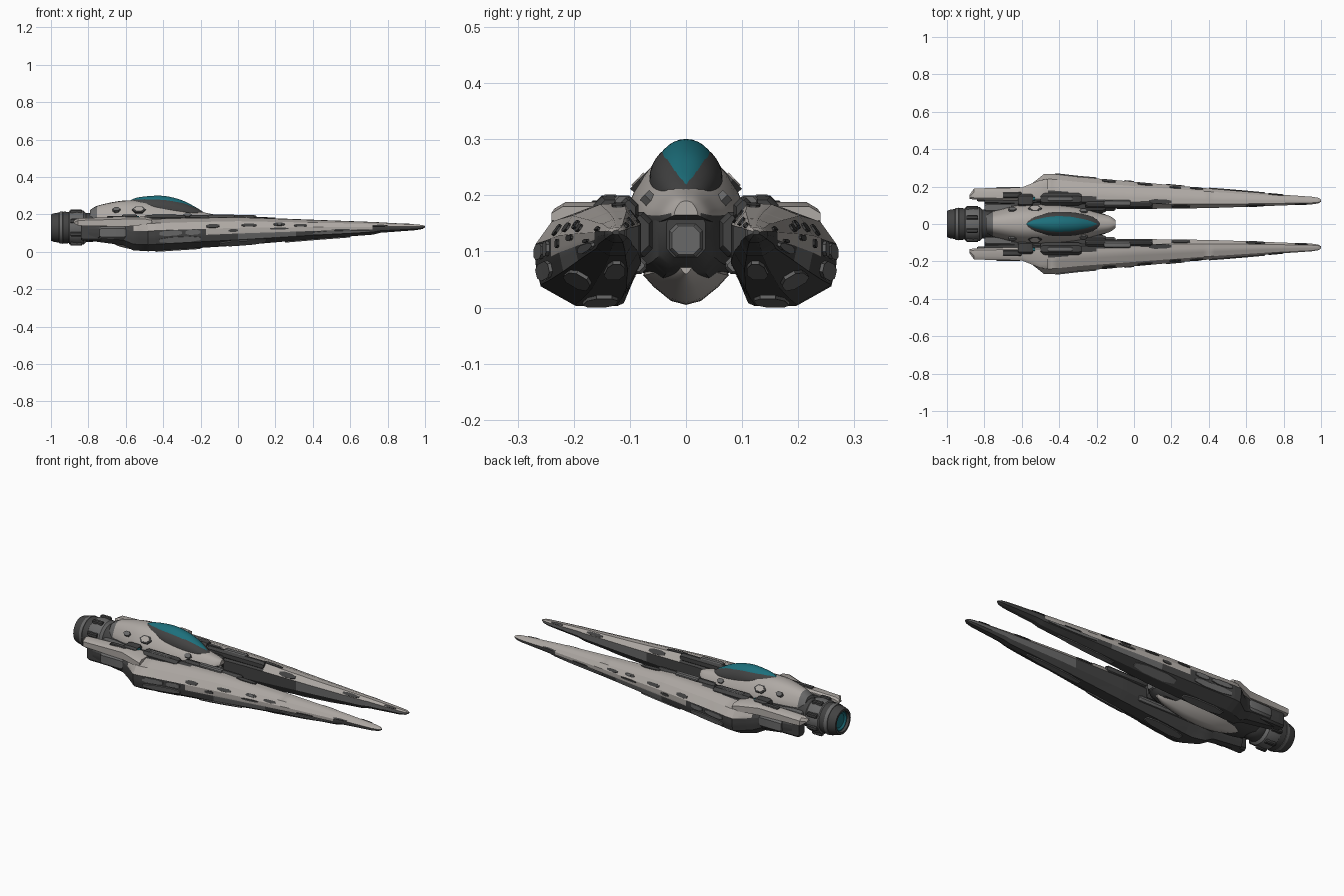
import bpy, math
from mathutils import Vector

if "Cube" in bpy.data.objects:
    bpy.data.objects.remove(bpy.data.objects["Cube"])

def mat(name, r, g, b):
    m = bpy.data.materials.new(name)
    m.diffuse_color = (r, g, b, 1)
    m.use_nodes = True
    m.node_tree.nodes["Principled BSDF"].inputs["Base Color"].default_value = m.diffuse_color
    return m
LIGHT, MID, DARK, TEAL = 0, 1, 2, 3
MATS = [mat("pale_plating", .43, .40, .375), mat("mid_grey", .14, .14, .14),
        mat("dark_grey", .055, .055, .055), mat("teal_glass", .012, .16, .20)]

def make(name, verts, faces, cols, mirror=False, angle=32):
    me = bpy.data.meshes.new(name)
    me.from_pydata([tuple(v) for v in verts], [], faces)
    for m in MATS:
        me.materials.append(m)
    for p, c in zip(me.polygons, cols):
        p.material_index = c
        p.use_smooth = True
    me.set_sharp_from_angle(angle=math.radians(angle))
    ob = bpy.data.objects.new(name, me)
    bpy.context.collection.objects.link(ob)
    if mirror:
        mod = ob.modifiers.new("mirror", 'MIRROR')
        mod.use_axis = (False, True, False)
        mod.use_clip = False
        mod.use_mirror_merge = False
    return ob

def loft(name, rings, col, mirror=False, angle=32):
    """Skin equal-sized rings of points along x; col is an index or rule(centre, k)."""
    n = len(rings[0])
    verts = [Vector(p) for r in rings for p in r]
    faces, cols = [], []
    rule = col if callable(col) else (lambda c, k: col)
    for i in range(len(rings) - 1):
        for k in range(n):
            f = (i*n + k, i*n + (k+1) % n, (i+1)*n + (k+1) % n, (i+1)*n + k)
            faces.append(f[::-1])
            cols.append(rule(sum((verts[j] for j in f), Vector()) / 4, k))
    last = (len(rings) - 1) * n
    faces += [tuple(range(n)), tuple(range(last, last + n))[::-1]]
    cols += [rule(verts[0], 0), rule(verts[last], 0)]
    ob = make(name, verts, [f[::-1] for f in faces], cols, mirror, angle)
    return ob

def sample(st, x):
    for a, b in zip(st, st[1:]):
        if x <= b[0]:
            t = max(0, (x - a[0]) / (b[0] - a[0]))
            return [p + (q - p) * t for p, q in zip(a, b)][1:]
    return list(st[-1][1:])

def smooth(st, n=6):
    """Catmull-Rom resampling of station rows."""
    out = []
    for i in range(len(st) - 1):
        p0, p1, p2, p3 = st[max(i-1, 0)], st[i], st[i+1], st[min(i+2, len(st)-1)]
        for j in range(n):
            t = j / n
            out.append([b + .5*t*(c - a + t*(2*a - 5*b + 4*c - d + t*(3*(b - c) + d - a)))
                        for a, b, c, d in zip(p0, p1, p2, p3)])
    return out + [list(st[-1])]

# ---- long prong hulls: stations are x, y inner, y outer, z bottom, z top
HULL = [(-.80, .10, .18, .06, .165), (-.61, .09, .19, .035, .172), (-.56, .09, .205, .008, .175),
        (-.48, .09, .268, .003, .178), (-.44, .09, .268, .006, .179), (-.3, .085, .252, .015, .183),
        (0, .08, .226, .034, .187), (.4, .085, .19, .068, .172), (.72, .096, .163, .092, .16),
        (.76, .098, .159, .102, .158), (.95, .105, .146, .116, .147), (.985, .11, .14, .122, .144),
        (1.0, .119, .131, .13, .138)]
PROF = [(.18, 0), (.6, 0), (.95, .2), (1, .42), (1, .62), (.84, .85), (.5, .98), (.2, 1), (0, .75), (0, .3)]

def hull_pt(x, k, t, off=0):
    yi, yo, zb, zt = sample(HULL, x)
    (u0, v0), (u1, v1) = PROF[k % 10], PROF[(k+1) % 10]
    d = Vector(((u1-u0)*(yo-yi), (v1-v0)*(zt-zb))).normalized()
    u, v = u0 + (u1-u0)*t, v0 + (v1-v0)*t
    return (x, yi + u*(yo-yi) + d.y*off, zb + v*(zt-zb) - d.x*off)

def hull_rule(c, k):
    k //= 3
    inner = .185 - .105 * (c.x + .47) / .6
    if c.x < -.6 or k in (0, 1, 9):
        return DARK
    if k == 2:
        return MID if .0 < c.x < .3 else DARK
    if k == 3:
        return LIGHT if -.16 < c.x < .72 else DARK
    if k == 8:
        return MID if c.x > .3 else DARK
    return DARK if c.y < inner else LIGHT

xs = sorted({s[0] for s in HULL} | {-.8 + i*.03 for i in range(60)})
loft("prong_hull", [[hull_pt(x, k, j/3) for k in range(10) for j in range(3)] for x in xs],
     hull_rule, True, 25)

# thin panels that follow one face of the prong hull
def panel(name, x0, x1, k, t0, t1, col, h=.004):
    skew = min(.012, (x1 - x0) * .2)
    n = 4
    rings = []
    for i in range(n + 1):
        x = x0 + (x1 - x0) * i / n
        e = .25 * (t1 - t0) if i in (0, n) else 0
        rings.append([hull_pt(x, k, t0+e, -.004), hull_pt(x, k, t0+e, h),
                      hull_pt(x, k, t1-e, h), hull_pt(x, k, t1-e, -.004)])
    loft(name, rings, col, True)

for i, (x0, x1, k, t0, t1) in enumerate([
        (.02, .1, 4, .15, .6), (.17, .27, 3, .55, .95), (.19, .25, 4, .3, .8), (.3, .37, 4, .1, .6),
        (-.17, -.1, 4, .1, .6), (-.05, .0, 3, .3, .8), (.5, .6, 3, 0, .35), (.72, .8, 4, .0, .5),
        (.6, .7, 7, .2, .9), (.2, .3, 7, .2, .9), (.86, .93, 7, .1, .9), (.08, .2, 6, .4, 1)]):
    panel(f"dark_slot_{i}", x0, x1, k, t0, t1, DARK)
for i, (x0, x1, k, t0, t1) in enumerate([
        (-.44, -.2, 0, .1, .9), (-.1, .15, 1, .1, .9), (.25, .6, 0, .1, .9), (-.42, -.3, 3, .1, .9),
        (.21, .235, 4, .45, .65), (-.28, -.2, 3, .1, .9), (-.42, -.2, 2, .1, .9), (.4, .7, 2, .2, .9)]):
    panel(f"grey_panel_{i}", x0, x1, k, t0, t1, MID, .006)

# ---- box helper made of one tapered loft
def block(name, x0, x1, y0, y1, z0, z1, col, bev=.01, mirror=True):
    def ring(x, s):
        a, b, c, d = y0+s, y1-s, z0+s, z1-s
        q = bev
        return [(x, a+q, c), (x, b-q, c), (x, b, c+q), (x, b, d-q),
                (x, b-q, d), (x, a+q, d), (x, a, d-q), (x, a, c+q)]
    loft(name, [ring(x0, bev*.4), ring(x0+bev, 0), ring(x1-bev, 0), ring(x1, bev*.4)], col, mirror)

# pale rear fins trailing behind the prongs
fin = [(-.88, .135, .155, .155, .168), (-.855, .13, .19, .14, .18), (-.6, .125, .195, .135, .187),
       (-.5, .125, .235, .145, .188), (-.46, .15, .24, .155, .18)]
loft("rear_fin", [[(x, a, c), (x, b, c), (x, b, d-.012), (x, b-.02, d), (x, a+.01, d), (x, a, d-.01)]
                  for x, a, b, c, d in fin], LIGHT, True)
block("fin_underbody", -.84, -.62, .12, .178, .06, .15, DARK)
block("side_box", -.74, -.6, .15, .197, .07, .135, MID)
block("fin_vent", -.7, -.6, .14, .17, .17, .191, DARK, .004)
block("teal_marker", -.58, -.53, .125, .145, .17, .193, TEAL, .003)

# dark machinery between fuselage and prongs
block("wing_root", -.66, -.15, .06, .13, .09, .17, DARK, .015)
block("root_pod", -.5, -.28, .1, .165, .15, .198, DARK, .015)
block("root_pod_cap", -.46, -.33, .12, .15, .18, .202, MID, .006)
block("root_rail", -.26, .1, .085, .12, .15, .196, DARK, .012)
block("root_rail_cap", -.16, -.02, .095, .128, .18, .2, MID, .006)
block("root_clamp", -.62, -.54, .095, .16, .15, .2, DARK, .01)
block("rear_strut", -.8, -.6, .06, .115, .1, .165, MID, .012)
block("lower_pipe", -.6, -.1, .07, .1, .06, .09, MID, .01)

# ---- fuselage: stations are x, half width, z bottom, z top
def shell(name, st, half, col, n=6, angle=40):
    prof = half + [(-u, v) for u, v in reversed(half) if u > 0]
    return loft(name, [[(x, w*u, zb + (zt-zb)*v) for u, v in prof]
                       for x, w, zb, zt in smooth(st, n)], col, False, angle)

upper = [(-.79, .05, .165, .225), (-.74, .068, .15, .25), (-.6, .1, .15, .275), (-.45, .1, .15, .266),
         (-.3, .085, .15, .238), (-.2, .06, .15, .215), (-.13, .042, .155, .2), (-.1, .02, .165, .19)]
hp = [(1, 0), (1.02, .22), (.9, .45), (.72, .7), (.5, .9), (.26, .98), (0, 1)]
shell("upper_fuselage", upper, hp, lambda c, k: MID if c.x < -.755 else (DARK if c.z < .165 else LIGHT))
lower = [(-.8, .06, .08, .17), (-.7, .085, .055, .18), (-.5, .09, .045, .18), (-.3, .075, .05, .175),
         (-.18, .06, .06, .17), (-.12, .035, .09, .165)]
shell("lower_fuselage", lower, [(.6, 0), (1, .2), (1, .8), (.8, 1)], DARK)
keel = [(-.68, .01, .05, .06), (-.62, .05, .025, .07), (-.5, .075, .006, .075), (-.35, .07, .01, .075),
        (-.22, .045, .035, .075), (-.15, .01, .06, .075)]
shell("belly_keel", keel, [(0, 0), (.35, .1), (.75, .45), (1, .75), (.9, 1)], LIGHT)
block("chin_intake", -.22, -.11, -.03, .03, .09, .15, MID, .012, False)

# canopy and its dark rim
arc = [(math.cos(i*math.pi/16), math.sin(i*math.pi/16)) for i in range(9)]
arc[-1] = (0, 1)
can = [(-.578, .004, .262, .275), (-.535, .034, .245, .291), (-.45, .054, .236, .3), (-.38, .057, .23, .297),
       (-.3, .05, .218, .276), (-.23, .031, .208, .241), (-.19, .004, .205, .216)]
shell("canopy", can, arc, TEAL)
rim = [(x + (x + .385)*.05, w + .008, zb - .004, zt - .006) for x, w, zb, zt in can]
shell("canopy_rim", rim, arc, DARK)

# six-sided hatch on each cockpit flank, and small vents
def hatch(name, x, y, z, r, col, off, sides=6):
    nrm = Vector((0, .72, .69))
    up = Vector((0, -.69, .72))
    rings = []
    for d in (-.012, off):
        rings.append([Vector((x, y, z)) + nrm*d + Vector((1.5*r*math.cos(a), 0, 0)) + up*r*math.sin(a)
                      for a in [i*math.tau/sides for i in range(sides)]])
    loft(name, rings, col, True)
hatch("hatch_frame", -.53, .081, .224, .025, DARK, .005)
hatch("hatch_cover", -.53, .081, .224, .018, LIGHT, .008)
hatch("rear_flank_vent", -.65, .079, .226, .014, MID, .006)
hatch("nose_vent", -.27, .069, .196, .014, MID, .007)

# ---- engine, turned about the x axis
def turned(name, prof, col, n=40):
    loft(name, [[(x, r*math.cos(i*math.tau/n), .13 + r*math.sin(i*math.tau/n)) for i in range(n)]
                for x, r in prof], col)
turned("engine_neck", [(-.72, .055), (-.76, .075), (-.81, .078), (-.83, .07)], DARK)
turned("engine_collar", [(-.81, .075), (-.825, .09), (-.86, .095), (-.9, .09), (-.91, .075)], MID)
turned("engine_nozzle", [(-.89, .083), (-.93, .085), (-.985, .076), (-1, .07), (-1, .058), (-.975, .054)], DARK)
turned("nozzle_band", [(-.935, .08), (-.937, .087), (-.955, .084), (-.957, .077)], MID)
turned("engine_glow", [(-.97, .053), (-.985, .056), (-.986, .05), (-.978, .04)], TEAL)
for i in range(8):
    a = (i + .5) * math.tau / 8
    y, z = .092*math.cos(a), .13 + .092*math.sin(a)
    block(f"collar_lug_{i}", -.895, -.835, y-.012, y+.012, z-.012, z+.012, DARK, .005, False)
